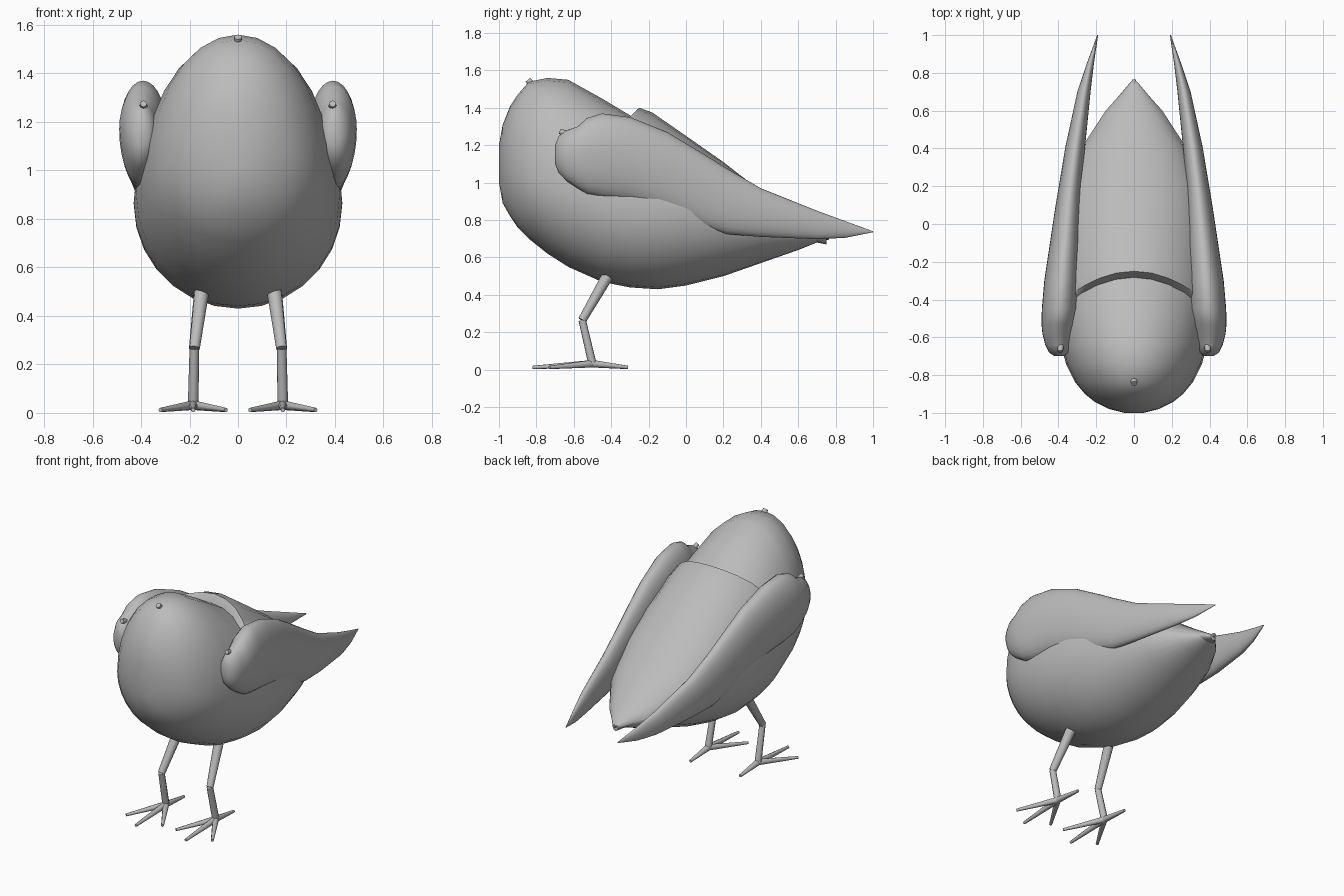
import bpy
import bmesh
import math
from mathutils import Vector

cube = bpy.data.objects.get("Cube")
if cube:
    bpy.data.objects.remove(cube, do_unlink=True)

# One plain grey for the whole bird
grey = bpy.data.materials.new("plain_grey")
grey.use_nodes = True
grey.diffuse_color = (0.5, 0.5, 0.5, 1)
grey.node_tree.nodes["Principled BSDF"].inputs["Base Color"].default_value = grey.diffuse_color


def finish(bm, name, angle=50):
    bmesh.ops.recalc_face_normals(bm, faces=bm.faces)
    mesh = bpy.data.meshes.new(name)
    bm.to_mesh(mesh)
    bm.free()
    obj = bpy.data.objects.new(name, mesh)
    bpy.context.collection.objects.link(obj)
    mesh.materials.append(grey)
    bpy.ops.object.select_all(action='DESELECT')
    obj.select_set(True)
    bpy.context.view_layer.objects.active = obj
    bpy.ops.object.shade_smooth_by_angle(angle=math.radians(angle))
    return obj


def bridge(bm, rings):
    for a, b in zip(rings, rings[1:]):
        for i in range(len(a)):
            j = (i + 1) % len(a)
            bm.faces.new((a[i], a[j], b[j], b[i]))
    bm.faces.new(rings[0])
    bm.faces.new(rings[-1])


def loft(name, sections, side=1, count=28, bend=0):
    """Sections along y: y, bottom, top, widest height, inner x, outer x."""
    bm = bmesh.new()
    rings = []
    for y, low, high, wide, inner, outer in sections:
        ring = []
        for i in range(count):
            t = math.tau * i / count
            x = (inner + outer) / 2 + (outer - inner) / 2 * math.cos(t)
            reach = high - wide if math.sin(t) > 0 else wide - low
            shift = bend * x * x * max(0, -y) / 0.25
            ring.append(bm.verts.new((side * x, y - shift, wide + reach * math.sin(t) + shift / 2)))
        rings.append(ring)
    bridge(bm, rings)
    return finish(bm, name)


def limb(name, start, end, r1, r2, sides=8):
    a, b = Vector(start), Vector(end)
    turn = (b - a).to_track_quat('Z', 'Y')
    bm = bmesh.new()
    rings = []
    for p, r in ((a, r1), (b, r2)):
        rings.append([bm.verts.new(p + turn @ Vector((r * math.cos(math.tau * i / sides),
                                                      r * math.sin(math.tau * i / sides), 0)))
                      for i in range(sides)])
    bridge(bm, rings)
    return finish(bm, name)


# Body: y, bottom, top, widest height, half width
body = [
    (-1, 1.0, 1.2, 1.1, .05), (-.98, .89, 1.31, 1.1, .13), (-.94, .82, 1.41, 1.08, .21),
    (-.9, .76, 1.47, 1.05, .26), (-.84, .7, 1.54, 1.02, .31), (-.74, .62, 1.56, 1, .36),
    (-.63, .55, 1.55, .96, .39), (-.45, .47, 1.45, .9, .42), (-.3, .44, 1.36, .87, .43),
    (-.15, .43, 1.28, .86, .43), (0, .45, 1.2, .85, .41), (.2, .5, 1.06, .83, .36),
    (.4, .57, .92, .79, .28), (.6, .64, .79, .73, .15), (.7, .68, .73, .71, .06),
    (.76, .7, .71, .705, .01)]
loft("body", [(y, lo, hi, w, -x, x) for y, lo, hi, w, x in body])

# Back feathers: a shell stepping up behind the neck
mantle = [
    (-.29, 1.34, .87, .4), (-.25, 1.4, .87, .42), (-.18, 1.375, .86, .42), (0, 1.25, .85, .405),
    (.2, 1.11, .83, .355), (.4, .955, .79, .275), (.6, .81, .73, .145), (.75, .71, .7, .02)]
loft("back_feathers", [(y, w - .03, hi, w, -x, x) for y, hi, w, x in mantle], bend=1.1)

# Folded wings
wing = [
    (-.7, 1.1, 1.2, 1.15, .37, .42), (-.68, 1.05, 1.25, 1.15, .345, .45),
    (-.64, 1.01, 1.28, 1.16, .335, .47), (-.58, .97, 1.3, 1.16, .32, .485),
    (-.53, .94, 1.345, 1.17, .31, .49), (-.45, .92, 1.37, 1.17, .295, .488),
    (-.3, .9, 1.35, 1.14, .29, .475), (-.1, .84, 1.27, 1.07, .285, .445),
    (.1, .76, 1.15, .96, .28, .415), (.22, .725, 1.075, .9, .275, .395),
    (.4, .71, .97, .84, .26, .365), (.7, .698, .85, .77, .23, .3),
    (.85, .705, .795, .745, .212, .25), (1, .735, .74, .737, .19, .195)]

for side, label in ((1, "left"), (-1, "right")):
    loft(label + "_wing", wing, side)
    limb(label + "_wing_knob", (side * .39, -.64, 1.26), (side * .39, -.675, 1.275), .018, .014)

    # Leg in two tapered segments
    hip, knee, ankle = (side * .15, -.42, .5), (side * .18, -.555, .265), (side * .185, -.5, .03)
    limb(label + "_thigh", hip, knee, .032, .023)
    limb(label + "_shin", knee, ankle, .02, .022)

    # Three front toes and one back toe
    for toe, dx, dy in (("middle", 0, -.32), ("inner", -.135, -.23), ("outer", .135, -.23), ("back", 0, .19)):
        limb(f"{label}_{toe}_toe", (side * .185, -.5, .032), (side * (.185 + dx), -.5 + dy, .012), .02, .009)

# Small tips on the crown and the tail
limb("crown_knob", (0, -.82, 1.52), (0, -.845, 1.55), .02, .016)
limb("tail_knob", (0, .73, .705), (0, .765, .705), .014, .01)
